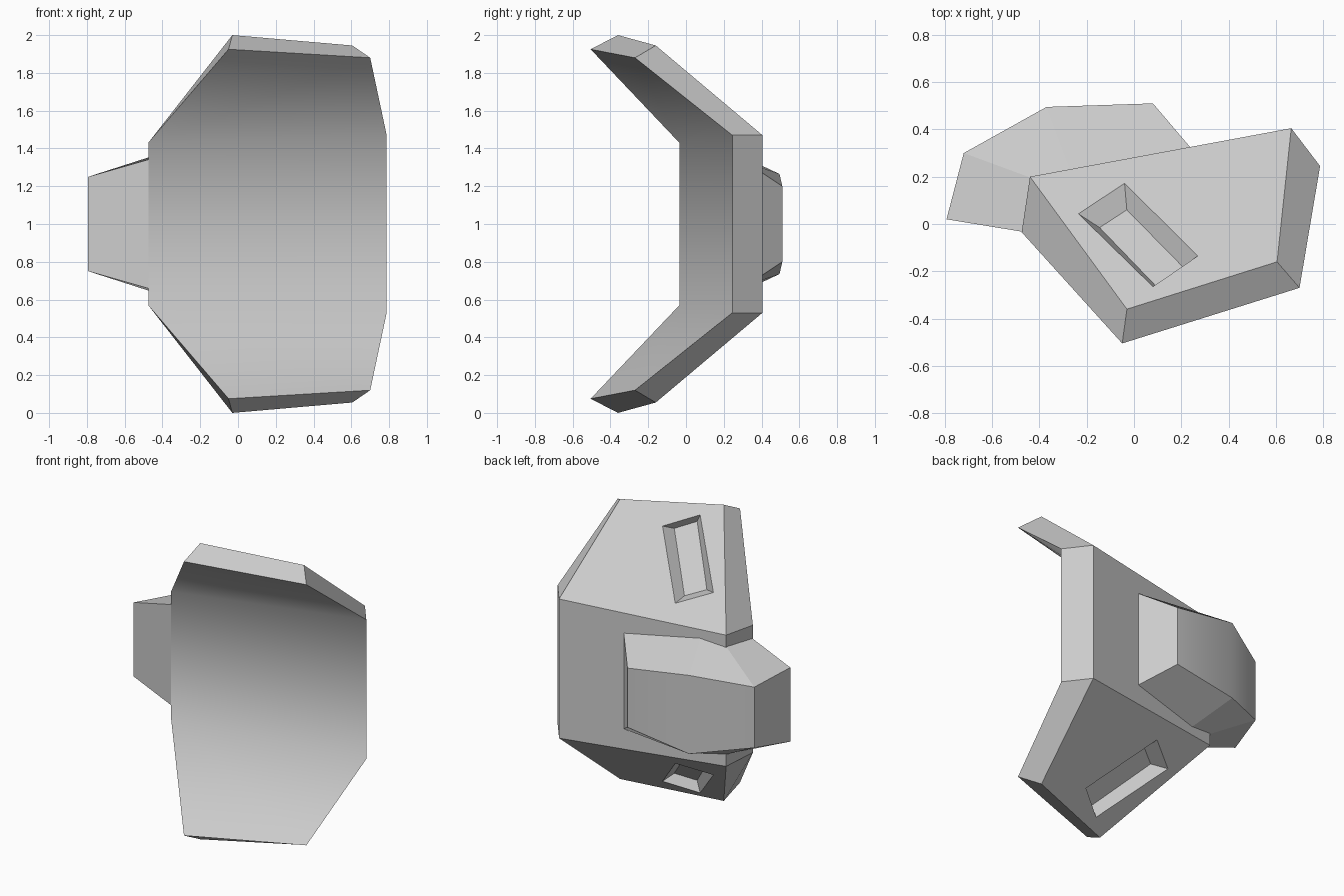
import bpy, bmesh

if "Cube" in bpy.data.objects:
    bpy.data.objects.remove(bpy.data.objects["Cube"])

grey = bpy.data.materials.new("light grey")
grey.diffuse_color = (0.6, 0.6, 0.6, 1)
grey.use_nodes = True
grey.node_tree.nodes["Principled BSDF"].inputs["Base Color"].default_value = grey.diffuse_color


def mirrored_part(name, points, faces, smooth):
    """Upper half of a part, mirrored about z = 1; 'smooth' picks faces by their point names."""
    bm = bmesh.new()
    verts = {k: bm.verts.new((x, y, z - 1)) for k, (x, y, z) in points.items()}
    for f in faces:
        names = f.split()
        face = bm.faces.new([verts[n] for n in names])
        face.smooth = f in smooth
    bmesh.ops.recalc_face_normals(bm, faces=bm.faces)
    mesh = bpy.data.meshes.new(name)
    bm.to_mesh(mesh)
    bm.free()
    mesh.materials.append(grey)
    ob = bpy.data.objects.new(name, mesh)
    ob.location.z = 1
    bpy.context.collection.objects.link(ob)
    mod = ob.modifiers.new("mirror", 'MIRROR')
    mod.use_axis = (False, False, True)
    mod.merge_threshold = 0.001
    return ob


def on_wing(x, y):
    """Point on the sloping outer surface of the upper wing."""
    return (x, y, 1.47 + 0.184 * (x - 0.665) - 0.860 * (y - 0.405))


def sunk(x, y, d=0.07):
    """Point below the wing surface, pushed in along its normal."""
    px, py, pz = on_wing(x, y)
    return (px + 0.138 * d, py - 0.645 * d, pz - 0.75 * d)


# Folded armour plate: outer corners o*, inner corners i*, m = mid height
plate = {
    "oa": (-0.44, 0.20, 1.443), "ob": (0.665, 0.405, 1.47),
    "oc": (0.605, -0.16, 1.945), "od": (-0.03, -0.36, 2.0),
    "ia": (-0.475, -0.035, 1.43), "ib": (0.787, 0.245, 1.47),
    "ic": (0.70, -0.27, 1.88), "id": (-0.05, -0.505, 1.925),
    # slot rim and slot floor
    "ra": on_wing(-0.235, 0.043), "rb": on_wing(-0.04, 0.172),
    "rc": on_wing(0.27, -0.135), "rd": on_wing(0.08, -0.265),
    "fa": sunk(-0.155, 0.03), "fb": sunk(-0.04, 0.105),
    "fc": sunk(0.225, -0.165), "fd": sunk(0.11, -0.245),
}
for k in ("oa", "ob", "ia", "ib"):
    plate["m" + k] = plate[k][:2] + (1.0,)

faces = ["oa ob mob moa", "ia mia mib ib", "ia ib ic id",
         "oa moa mia ia", "ob ib mib mob", "fa fb fc fd"]
for p, q in ("ab", "bc", "cd", "da"):
    faces.append(f"o{p} o{q} r{q} r{p}")        # wing around the slot
    faces.append(f"r{p} r{q} f{q} f{p}")        # slot walls
    if p != "a":
        faces.append(f"o{p} i{p} i{q} o{q}")    # plate rim
mirrored_part("folded_plate", plate, faces, {"ia mia mib ib", "ia ib ic id"})

# Bevelled housing on the back: outer ring p*, top edge against the plate q*
housing = {
    "p1": (-0.793, 0.02, 1.25), "p2": (-0.72, 0.30, 1.205),
    "p3": (-0.37, 0.495, 1.265), "p4": (0.08, 0.51, 1.20),
    "q1": (-0.47, -0.033, 1.342), "q2": (-0.435, 0.195, 1.365),
    "q3": (-0.27, 0.228, 1.39), "q4": (0.24, 0.322, 1.325),
}
for k in ("p1", "p2", "p3", "p4", "q1", "q4"):
    housing["m" + k] = housing[k][:2] + (1.0,)
back = ["p2 p3 mp3 mp2", "p3 p4 mp4 mp3"]
mirrored_part("back_housing", housing, back + [
    "p1 p2 q2 q1", "p2 p3 q3 q2", "p3 p4 q4 q3",
    "p1 p2 mp2 mp1", "p4 q4 mq4 mp4", "q1 p1 mp1 mq1"], set(back))
